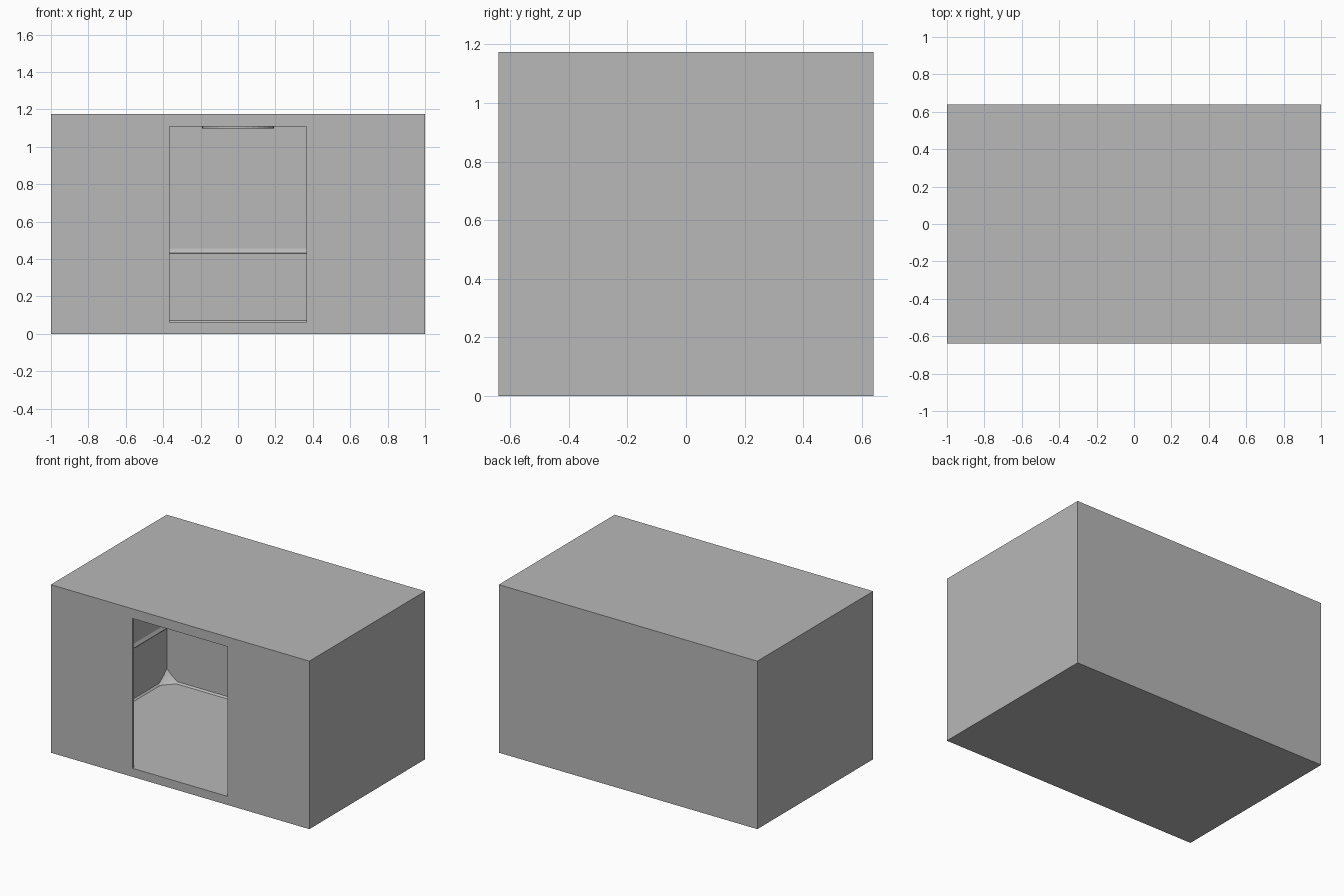
import bpy, bmesh
from mathutils import Vector

if "Cube" in bpy.data.objects:
    bpy.data.objects.remove(bpy.data.objects["Cube"])

grey = bpy.data.materials.new("plain_grey")
grey.use_nodes = True
colour = (0.48, 0.48, 0.48, 1)
grey.diffuse_color = colour
grey.node_tree.nodes["Principled BSDF"].inputs["Base Color"].default_value = colour

# Outer shell and room limits
HX, HY, H = 1.0, 0.64, 1.175
RX, BACK, FRONT = 0.947, 0.567, -0.626
FLOOR, CEILING = 0.06, 1.115


def finish(name, bm):
    bmesh.ops.recalc_face_normals(bm, faces=bm.faces)
    mesh = bpy.data.meshes.new(name)
    bm.to_mesh(mesh)
    bm.free()
    mesh.materials.append(grey)
    obj = bpy.data.objects.new(name, mesh)
    bpy.context.collection.objects.link(obj)
    return obj


def box(name, lo, hi):
    bm = bmesh.new()
    lo, hi = Vector(lo), Vector(hi)
    for v in bmesh.ops.create_cube(bm, size=1)["verts"]:
        v.co = (lo + hi) / 2 + v.co * (hi - lo)
    return finish(name, bm)


def cut(target, cutter):
    mod = target.modifiers.new("cut", "BOOLEAN")
    mod.operation = "DIFFERENCE"
    mod.solver = "EXACT"
    mod.object = cutter
    bpy.context.view_layer.objects.active = target
    bpy.ops.object.modifier_apply(modifier=mod.name)
    bpy.data.objects.remove(cutter)


def trim(name, start, end, inward, profile):
    """Sweep a (depth, height) profile straight along a wall."""
    bm = bmesh.new()
    rings = []
    for p in (start, end):
        base = Vector((p[0], p[1], 0))
        rings.append([bm.verts.new(base + Vector(inward) * d + Vector((0, 0, z)))
                      for d, z in profile])
    n = len(profile)
    for i in range(n):
        j = (i + 1) % n
        bm.faces.new((rings[0][i], rings[0][j], rings[1][j], rings[1][i]))
    for ring in rings:
        bm.faces.new(ring)
    return finish(name, bm)


def corner_fillet(name, corner, size, n=6):
    """Gently hollow three-sided patch filling a floor corner."""
    bm = bmesh.new()
    grid = {}
    for i in range(n + 1):
        for j in range(n + 1 - i):
            w = (i / n, j / n, (n - i - j) / n)
            grid[i, j] = bm.verts.new([c + s * t ** 1.2
                                       for c, s, t in zip(corner, size, w)])
    for i in range(n):
        for j in range(n - i):
            bm.faces.new((grid[i, j], grid[i + 1, j], grid[i, j + 1]))
            if i + j < n - 1:
                bm.faces.new((grid[i + 1, j], grid[i + 1, j + 1], grid[i, j + 1]))
    obj = finish(name, bm)
    # Face the patch into the room
    if sum(p.normal.dot(Vector(size)) for p in obj.data.polygons) < 0:
        obj.data.flip_normals()
    obj.data.shade_smooth()


# Hollow block with a doorway in its front wall
shell = box("room_shell", (-HX, -HY, 0), (HX, HY, H))
cut(shell, box("room_cutter", (-RX, FRONT, FLOOR), (RX, BACK, CEILING)))
cut(shell, box("doorway_cutter", (-0.367, -HY - 0.1, FLOOR), (0.367, 0, 1.107)))

# Skirting and wall rail around the three solid walls
skirting = [(0, FLOOR), (0.011, FLOOR), (0, FLOOR + 0.011)]
rail = [(0, 0.428), (0.008, 0.428), (0.012, 0.433), (0, 0.455)]
walls = {
    "right": ((-RX, FRONT), (-RX, BACK), (1, 0, 0)),
    "left": ((RX, FRONT), (RX, BACK), (-1, 0, 0)),
    "back": ((-RX, BACK), (RX, BACK), (0, -1, 0)),
}
for side, (start, end, inward) in walls.items():
    trim(side + "_skirting", start, end, inward, skirting)
    trim(side + "_rail", start, end, inward, rail)

# Fillets in the back floor corners
for side, s in (("left", 1), ("right", -1)):
    corner_fillet(side + "_corner_fillet", (s * RX, BACK, FLOOR),
                  (-s * 0.105, -0.11, 0.085))

# Shallow ceiling light
bm = bmesh.new()
bmesh.ops.create_cone(bm, cap_ends=True, segments=32, radius1=0.193,
                      radius2=0.193, depth=0.02)
bmesh.ops.translate(bm, verts=bm.verts, vec=(0, 0, CEILING - 0.007))
finish("ceiling_light", bm)
